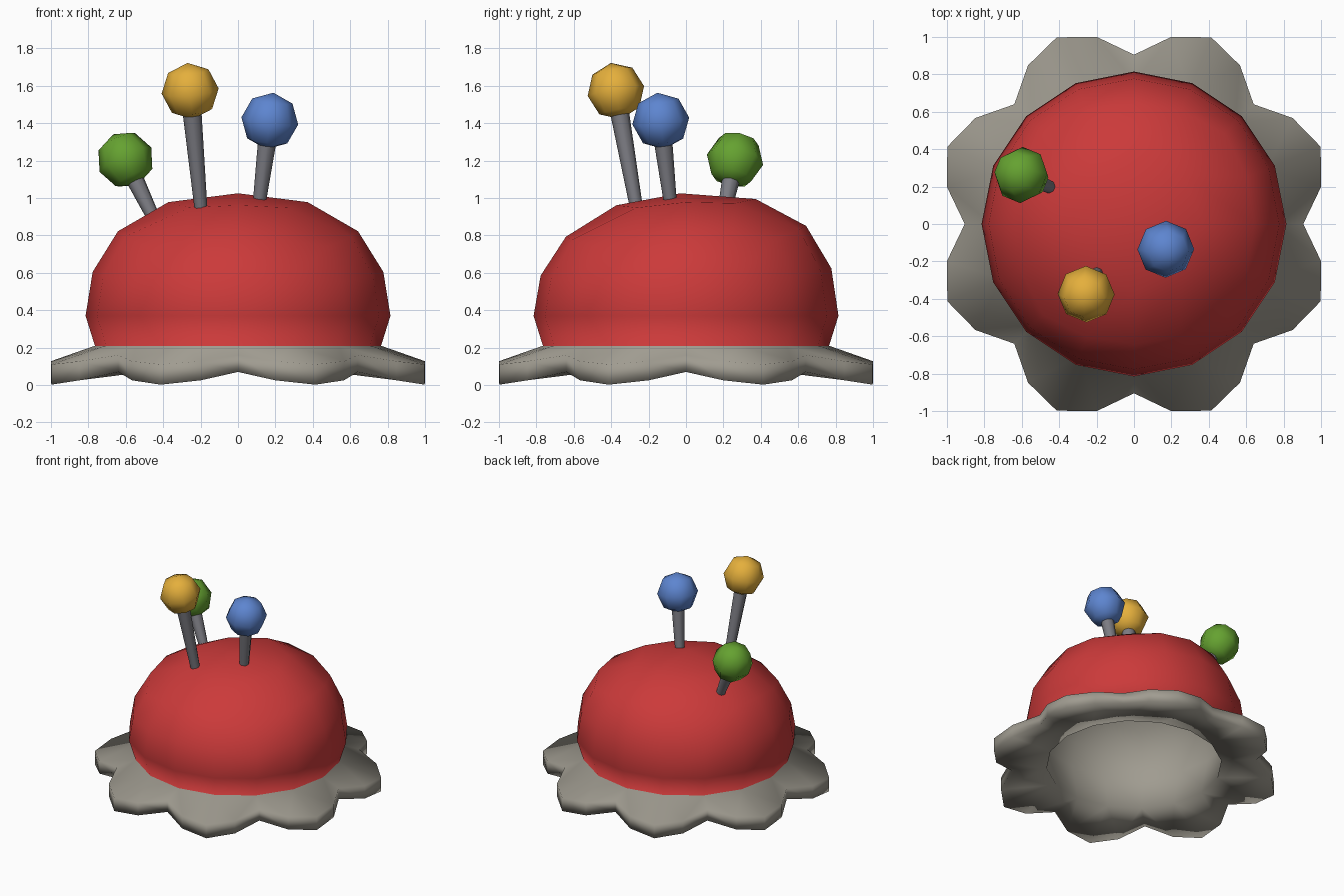
import bpy, bmesh
from math import sin, cos, pi
from mathutils import Vector, Matrix

cube = bpy.data.objects.get("Cube")
if cube:
    bpy.data.objects.remove(cube, do_unlink=True)


def material(name, rgb):
    m = bpy.data.materials.new(name)
    m.use_nodes = True
    m.diffuse_color = (*rgb, 1)
    m.node_tree.nodes["Principled BSDF"].inputs["Base Color"].default_value = (*rgb, 1)
    return m


red = material("red fabric", (0.6, 0.042, 0.042))
grey = material("warm grey cloth", (0.35, 0.33, 0.28))
steel = material("steel grey", (0.2, 0.2, 0.225))
yellow = material("golden yellow", (0.78, 0.43, 0.045))
blue = material("blue", (0.11, 0.235, 0.63))
green = material("green", (0.13, 0.36, 0.03))


def finish(bm, name, *mats):
    bmesh.ops.recalc_face_normals(bm, faces=bm.faces)
    for f in bm.faces:
        f.smooth = True
    me = bpy.data.meshes.new(name)
    bm.to_mesh(me)
    bm.free()
    for m in mats:
        me.materials.append(m)
    ob = bpy.data.objects.new(name, me)
    bpy.context.collection.objects.link(ob)
    return ob


# Cushion: a rounded-cube dome whose rings dip towards the diagonals
WIDEST = 0.37
RINGS = [(0.815, 0.37, 0, 0, 0), (0.777, 0.605, 0.008, -0.045, 0.025),
         (0.642, 0.822, 0.045, -0.06, 0.045)]


def ring(bm, n, radius, height, tilt=0):
    """Ring of n vertices; radius and height are functions of the index."""
    verts = []
    for i in range(n):
        a, r = 2 * pi * i / n, radius(i)
        verts.append(bm.verts.new((r * cos(a), r * sin(a), height(i) + tilt * r * sin(a))))
    return verts


def bridge(bm, a, b):
    n = len(a)
    return [bm.faces.new((a[i], a[(i + 1) % n], b[(i + 1) % n], b[i])) for i in range(n)]


def dome(bm, size, base_radius, base_z):
    """Dome shell scaled about its widest level; returns base ring and faces."""
    def level(z):
        return WIDEST + (z - WIDEST) * size

    def dip(i):
        return (0, 0.3, 1, 0.3)[i % 4]

    base = ring(bm, 16, lambda i: base_radius, lambda i: base_z)
    faces, last = [], base
    for r, z, bulge, drop, tilt in RINGS:
        new = ring(bm, 16, lambda i: (r + bulge * dip(i)) * size,
                   lambda i: level(z + drop * dip(i)), tilt)
        faces += bridge(bm, last, new)
        last = new
    inner = ring(bm, 8, lambda i: 0.372 * size,
                 lambda i: level(0.978 - 0.018 * (i % 2)), 0.045)
    tip = bm.verts.new((0, -0.03 * size, level(1.025)))
    # Four-sided cap: quads along each side, one at each corner
    for k in range(0, 16, 4):
        j = k // 2
        quads = [(last[k], last[k + 1], inner[j + 1], inner[j]),
                 (last[k - 1], last[k], inner[j], inner[j - 1]),
                 (last[k + 1], last[k + 2], last[k + 3], inner[j + 1]),
                 (inner[j], inner[j + 1], inner[(j + 2) % 8], tip)]
        faces += [bm.faces.new(q) for q in quads]
    return base, faces


def fan_out(bm, base, rim):
    """Join a ring to one with twice as many vertices."""
    n = len(base)
    for k in range(n):
        a, b = base[k], base[(k + 1) % n]
        s, m, e = rim[2 * k], rim[2 * k + 1], rim[(2 * k + 2) % (2 * n)]
        for tri in ((a, s, m), (a, m, b), (b, m, e)):
            bm.faces.new(tri)


# Dome, eight-lobed skirt and hollow lining form one continuous shell
def lobe(i):
    return (0, 0.657, 1, 0.657)[i % 4]


bm = bmesh.new()
outer_base, fabric = dome(bm, 1, 0.765, 0.21)
lining_base, _ = dome(bm, 0.865, 0.645, 0.075)
rim_top = ring(bm, 32, lambda i: 0.905 + 0.175 * lobe(i), lambda i: 0.16 - 0.05 * lobe(i))
rim_low = ring(bm, 32, lambda i: 0.905 + 0.175 * lobe(i), lambda i: 0.07 - 0.068 * lobe(i))
fan_out(bm, outer_base, rim_top)
bridge(bm, rim_top, rim_low)
fan_out(bm, lining_base, rim_low)
for f in fabric:
    f.material_index = 1
finish(bm, "cushion_with_scalloped_skirt", grey, red)


# Pins: tapered shaft and faceted ball head
def pin(name, base, head, mat):
    base, head = Vector(base), Vector(head)
    axis = head - base
    turn = Vector((0, 0, 1)).rotation_difference(axis).to_matrix().to_4x4()
    bm = bmesh.new()
    bmesh.ops.create_cone(bm, cap_ends=True, segments=8, radius1=0.034, radius2=0.054,
                          depth=axis.length,
                          matrix=Matrix.Translation((base + head) / 2) @ turn)
    shaft = finish(bm, name + "_pin_shaft", steel)
    bm = bmesh.new()
    bmesh.ops.create_uvsphere(bm, u_segments=8, v_segments=4, radius=0.153,
                              matrix=Matrix.Translation(head) @ turn)
    finish(bm, name + "_pin_head", mat)
    shaft.data.set_sharp_from_angle(angle=pi / 3)


pin("yellow", (-0.197, -0.262, 0.93), (-0.256, -0.375, 1.572), yellow)
pin("blue", (0.112, -0.082, 0.96), (0.17, -0.135, 1.412), blue)
pin("green", (-0.445, 0.195, 0.88), (-0.602, 0.262, 1.205), green)
